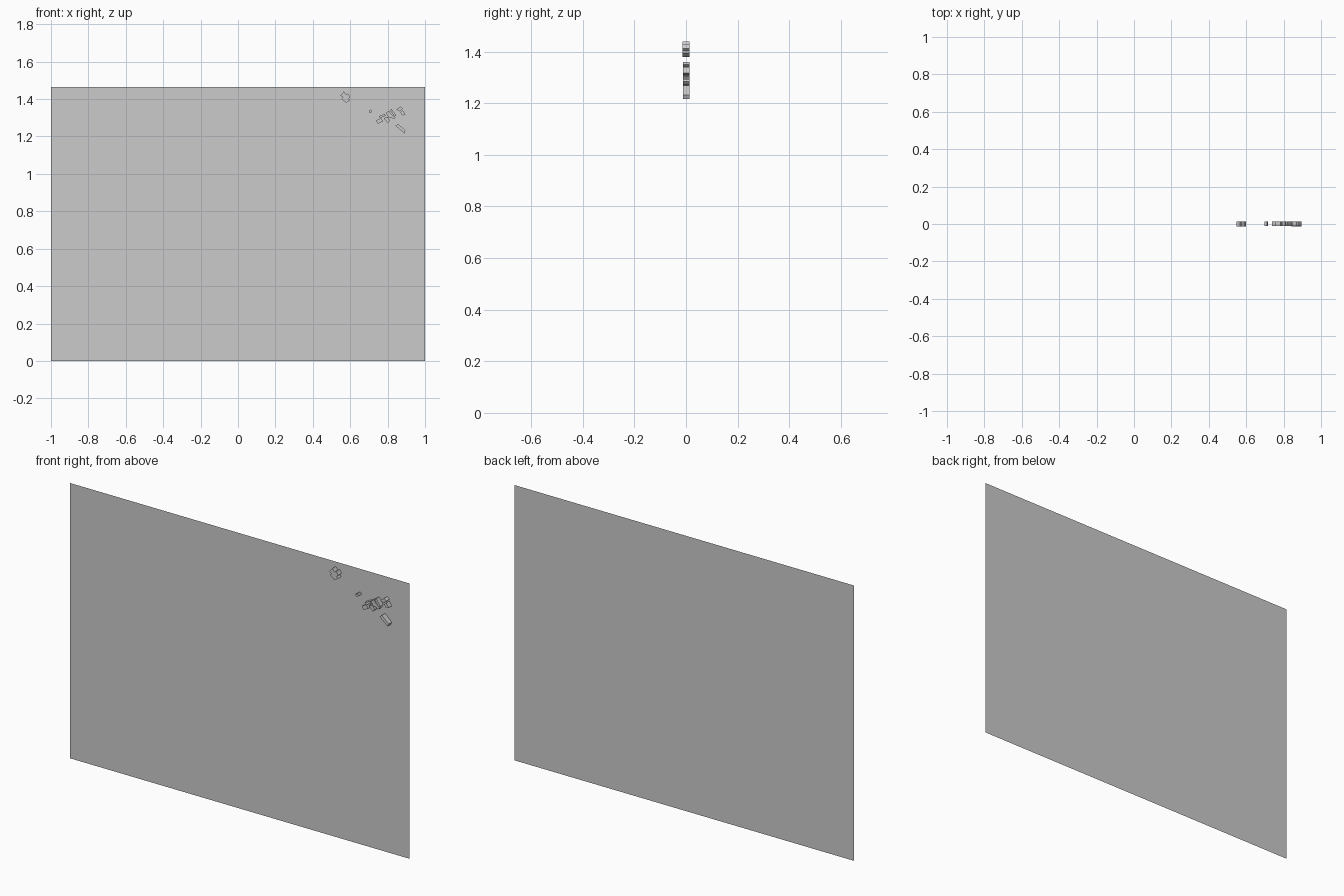
import bpy, bmesh

if "Cube" in bpy.data.objects:
    bpy.data.objects.remove(bpy.data.objects["Cube"])

BACK = 0.0145
HEIGHT = 1.465


def prism(name, outline, front, back=BACK):
    """Extrude an (x, z) outline from the back sheet towards the viewer."""
    bm = bmesh.new()
    face = bm.faces.new([bm.verts.new((x, back, z)) for x, z in outline])
    ext = bmesh.ops.extrude_face_region(bm, geom=[face], use_keep_orig=True)
    verts = [g for g in ext["geom"] if isinstance(g, bmesh.types.BMVert)]
    bmesh.ops.translate(bm, verts=verts, vec=(0, front - back, 0))
    bmesh.ops.recalc_face_normals(bm, faces=bm.faces)
    me = bpy.data.meshes.new(name)
    bm.to_mesh(me)
    bm.free()
    bpy.context.collection.objects.link(bpy.data.objects.new(name, me))


# backing sheet: one flat face
me = bpy.data.meshes.new("backing_sheet")
me.from_pydata([(-1, BACK, 0), (1, BACK, 0), (1, BACK, HEIGHT), (-1, BACK, HEIGHT)],
               [], [(0, 1, 2, 3)])
bpy.context.collection.objects.link(bpy.data.objects.new("backing_sheet", me))

# tall block near the top edge
prism("tall_block", [(.547, 1.418), (.566, 1.440), (.578, 1.424), (.588, 1.430),
                     (.600, 1.412), (.590, 1.402), (.598, 1.394), (.578, 1.380),
                     (.552, 1.402), (.562, 1.410)], -BACK)

# low blocks of the cluster
low_blocks = {
    "small_block": [(.699, 1.337), (.711, 1.344), (.717, 1.332), (.705, 1.325)],
    "left_block": [(.738, 1.284), (.764, 1.300), (.775, 1.281), (.748, 1.267)],
    "upper_left_block": [(.754, 1.308), (.784, 1.322), (.789, 1.311), (.760, 1.298)],
    "middle_block": [(.790, 1.325), (.808, 1.338), (.818, 1.322), (.828, 1.313),
                     (.842, 1.303), (.834, 1.292), (.820, 1.301), (.806, 1.302),
                     (.798, 1.312)],
    "upper_middle_block": [(.813, 1.341), (.822, 1.346), (.846, 1.312), (.836, 1.306)],
    "lower_middle_block": [(.780, 1.298), (.800, 1.305), (.812, 1.284), (.800, 1.272),
                           (.790, 1.285)],
    "upper_right_block": [(.846, 1.343), (.868, 1.360), (.882, 1.350), (.864, 1.334)],
    "right_block": [(.868, 1.329), (.880, 1.340), (.896, 1.318), (.880, 1.311)],
}
for name, outline in low_blocks.items():
    prism(name, outline, -0.0115)

# long slanted block at the lower right
prism("long_block", [(.842, 1.257), (.856, 1.268), (.895, 1.231), (.889, 1.217)], -0.0125)
